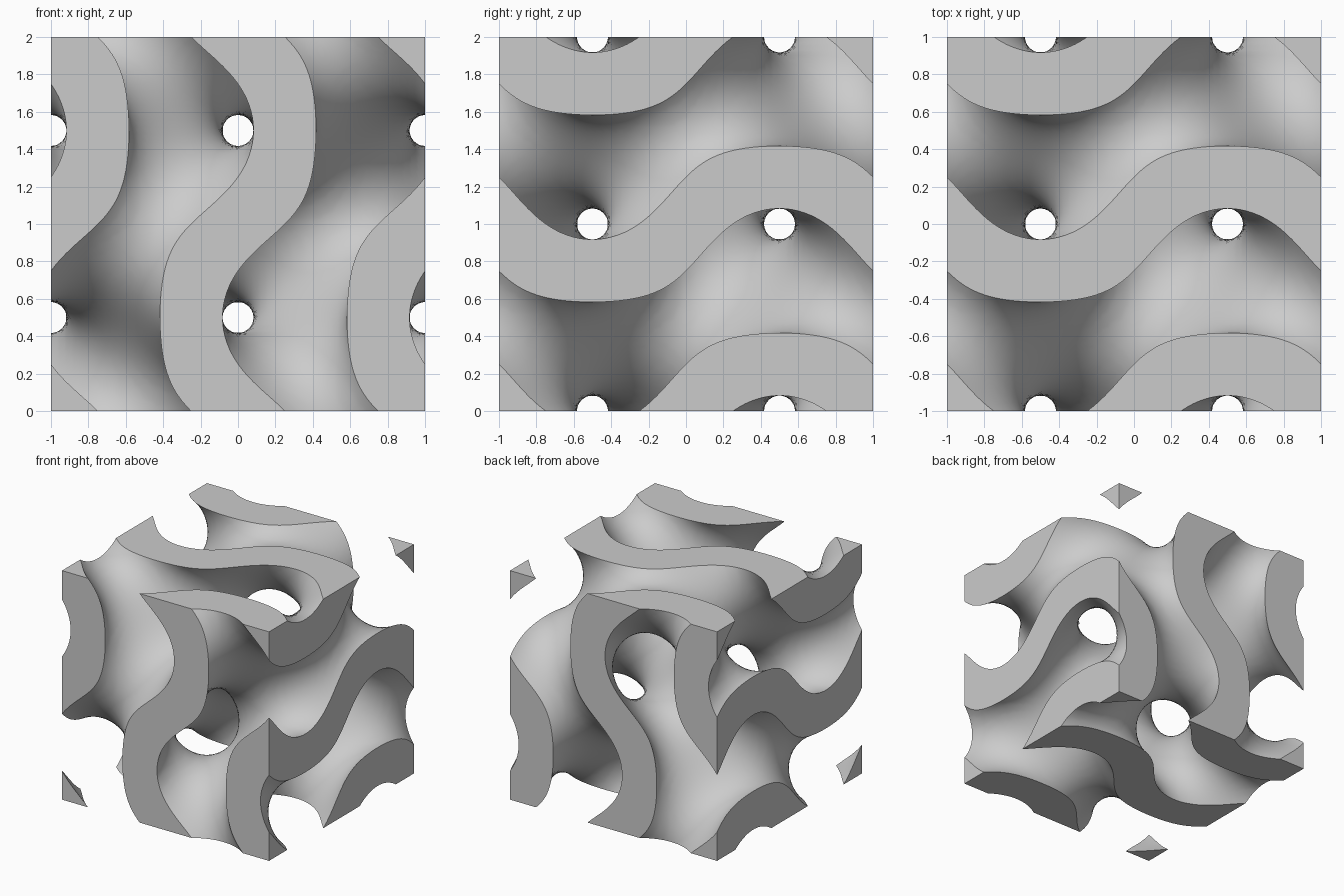
import bpy
from math import sin, cos, pi, radians
from mathutils import Vector

if "Cube" in bpy.data.objects:
    bpy.data.objects.remove(bpy.data.objects["Cube"], do_unlink=True)

CELLS = 52          # cells along each side of the block
LIMIT = 0.71        # half thickness of the sheet, in field units
LAST = CELLS + 2    # outermost node; nodes 0 and LAST are zero-width padding


def field(p):
    x, y, z = (pi * c for c in p)
    return sin(x) * cos(y) + sin(y) * cos(z) + sin(z) * cos(x)


def gradient(p):
    x, y, z = (pi * c for c in p)
    return pi * Vector((cos(x) * cos(y) - sin(z) * sin(x),
                        cos(y) * cos(z) - sin(x) * sin(y),
                        cos(z) * cos(x) - sin(y) * sin(z)))


def place(node):
    return Vector([2 * min(max(i - 1, 0), CELLS) / CELLS - 1 for i in node])


def step(node, axis, amount=1):
    moved = list(node)
    moved[axis] += amount
    return tuple(moved)


# Sample the sheet: positive inside, None in the padding
values = {}
for i in range(LAST + 1):
    for j in range(LAST + 1):
        for k in range(LAST + 1):
            node = (i, j, k)
            pad = min(node) == 0 or max(node) == LAST
            values[node] = None if pad else LIMIT - abs(field(place(node)))

# Every grid edge that leaves the solid gives one quad between four cells
cells, quads = {}, []
for node, a in values.items():
    for axis in range(3):
        other = step(node, axis)
        if other not in values:
            continue
        b = values[other]
        inside = a is not None and a > 0
        if inside == (b is not None and b > 0):
            continue
        real = a is not None and b is not None
        point = place(node)
        if real:
            point = point.lerp(place(other), a / (a - b))
        u, v = (axis + 1) % 3, (axis + 2) % 3
        ring = [step(step(node, u, du), v, dv)
                for du, dv in ((-1, -1), (0, -1), (0, 0), (-1, 0))]
        for cell in ring:
            cells.setdefault(cell, ([], []))[0 if real else 1].append(point)
        quads.append(ring if inside else ring[::-1])

# One vertex per cell, pulled onto the sheet; padding cells stay on the cut planes
index, verts = {}, []
for cell, (crossings, flat) in cells.items():
    points = crossings or flat
    p = sum(points, Vector()) / len(points)
    if crossings:
        for _ in range(2):
            g = field(p)
            slope = gradient(p)
            for axis in range(3):
                if cell[axis] in (0, LAST - 1):
                    slope[axis] = 0
            if slope.length > 0.5:
                move = slope * ((LIMIT if g > 0 else -LIMIT) - g) / slope.length_squared
                if move.length < 1 / CELLS:
                    p = p + move
    index[cell] = len(verts)
    verts.append([min(max(c, -1), 1) for c in p])

mesh = bpy.data.meshes.new("gyroid_block")
mesh.from_pydata([(x, y, z + 1) for x, y, z in verts], [],
                 [[index[c] for c in ring] for ring in quads])
mesh.update()
block = bpy.data.objects.new("gyroid_block", mesh)
bpy.context.collection.objects.link(block)

# Smooth curved walls, flat cut faces
bpy.ops.object.select_all(action='DESELECT')
block.select_set(True)
bpy.context.view_layer.objects.active = block
bpy.ops.object.shade_smooth_by_angle(angle=radians(35))
for face in mesh.polygons:
    centre = face.center - Vector((0, 0, 1))
    if max(abs(c) for c in centre) > 0.9999:
        face.use_smooth = False

# Single grey material
grey = bpy.data.materials.new("light_grey")
grey.use_nodes = True
colour = (0.6, 0.6, 0.6, 1)
grey.diffuse_color = colour
grey.node_tree.nodes["Principled BSDF"].inputs["Base Color"].default_value = colour
mesh.materials.append(grey)
